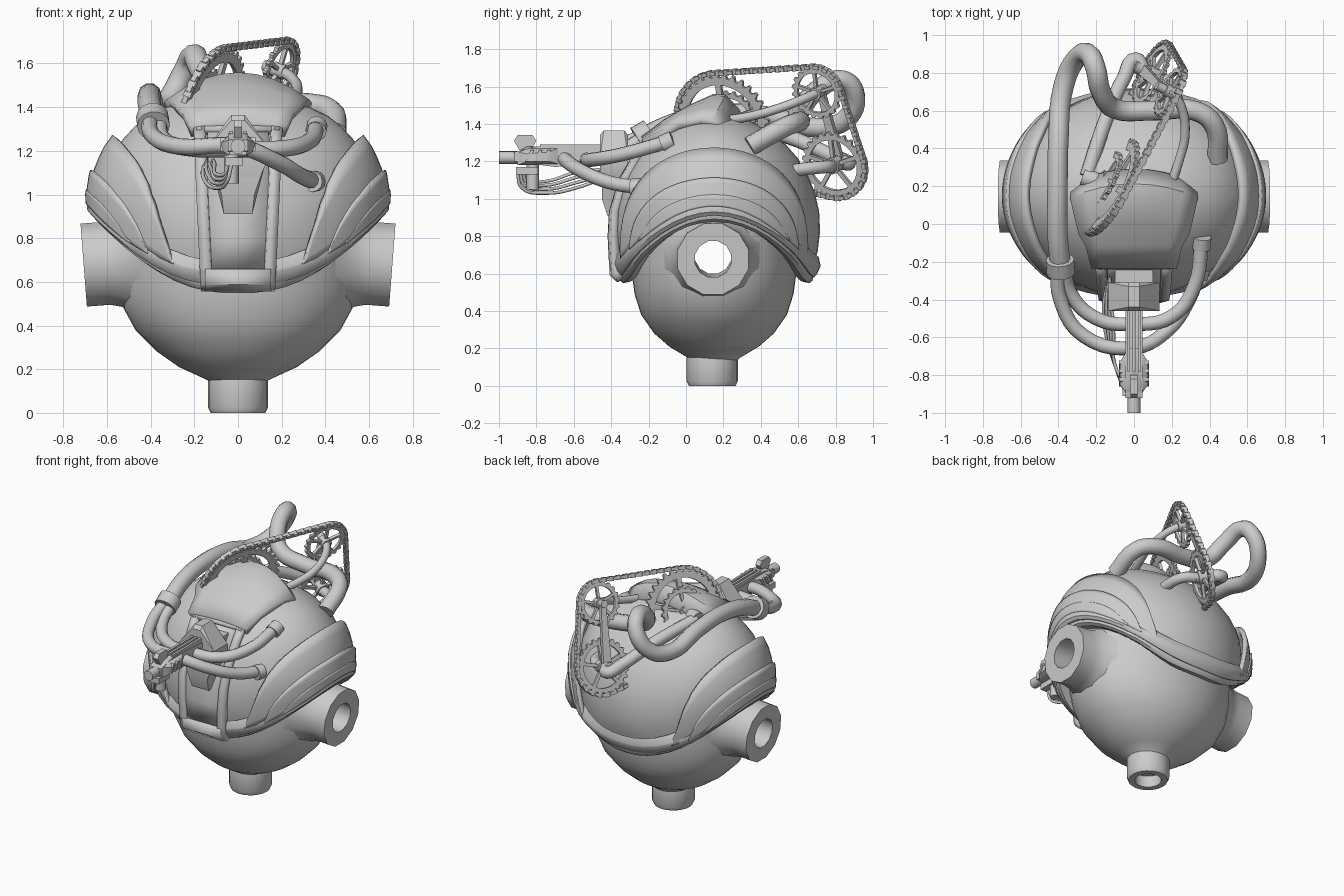
import bpy, bmesh, math
from mathutils import Vector, Matrix
from mathutils.geometry import convex_hull_2d

if "Cube" in bpy.data.objects:
    bpy.data.objects.remove(bpy.data.objects["Cube"])

CY = 0.15  # body centre in y
# height, half width in x, half depth in y
LOWER = [(.12, .11, .11), (.15, .14, .14), (.21, .27, .24), (.28, .37, .32), (.38, .47, .39),
         (.49, .53, .425), (.6, .555, .44), (.75, .56, .45), (.95, .56, .45)]
UPPER = [(.58, .56, .475), (.7, .585, .525), (.8, .6, .54), (.9, .615, .54), (1.0, .62, .525), (1.1, .605, .49),
         (1.2, .565, .44), (1.29, .5, .365), (1.37, .4, .265), (1.42, .28, .18), (1.45, .15, .1), (1.47, .005, .005)]


def radii(table, z):
    for a, b in zip(table, table[1:]):
        if z <= b[0]:
            t = max(0, (z - a[0]) / (b[0] - a[0]))
            return a[1] + (b[1] - a[1]) * t, a[2] + (b[2] - a[2]) * t
    return table[-1][1:]


def rim_z(c):
    return .6 + .33 * abs(c) ** 2.5


def finish(name, bm, thick=0, mirror=False, angle=35):
    bmesh.ops.recalc_face_normals(bm, faces=bm.faces)
    me = bpy.data.meshes.new(name)
    bm.to_mesh(me)
    bm.free()
    ob = bpy.data.objects.new(name, me)
    bpy.context.collection.objects.link(ob)
    if thick:
        m = ob.modifiers.new("thickness", 'SOLIDIFY')
        m.thickness, m.offset = thick, 0
    if mirror:
        m = ob.modifiers.new("mirror", 'MIRROR')
        m.use_mirror_merge = False
    bpy.ops.object.select_all(action='DESELECT')
    ob.select_set(True)
    bpy.context.view_layer.objects.active = ob
    bpy.ops.object.shade_smooth_by_angle(angle=math.radians(angle))
    return ob


def grid(name, rows, loop=False, skip=None, **kw):
    bm = bmesh.new()
    vs = [[bm.verts.new(p) for p in r] for r in rows]
    n = len(rows[0])
    for a, b in zip(vs, vs[1:]):
        for i in range(n if loop else n - 1):
            j = (i + 1) % n
            q = [a[i], a[j], b[j], b[i]]
            if skip and skip(sum((v.co for v in q), Vector()) / 4):
                continue
            bm.faces.new(q)
    bmesh.ops.remove_doubles(bm, verts=bm.verts, dist=.0005)
    return finish(name, bm, **kw)


def hull(name, pts, **kw):
    bm = bmesh.new()
    for p in pts:
        bm.verts.new(p)
    bmesh.ops.convex_hull(bm, input=bm.verts)
    return finish(name, bm, **kw)


def prism(name, yz, w, **kw):
    return hull(name, [(s * w, y, z) for y, z in yz for s in (-1, 1)], **kw)


def box(name, x, y, z):
    return hull(name, [(a, b, c) for a in x for b in y for c in z])


def rod(name, p0, p1, r, n=12):
    p0, p1 = Vector(p0), Vector(p1)
    q = (p1 - p0).to_track_quat('Z', 'Y')
    ring = [q @ Vector((r * math.cos(k * math.tau / n), r * math.sin(k * math.tau / n), 0)) for k in range(n)]
    return hull(name, [p + v for p in (p0, p1) for v in ring])


def pipe(name, pts, r):
    cu = bpy.data.curves.new(name, 'CURVE')
    cu.dimensions, cu.bevel_depth, cu.bevel_resolution = '3D', r, 3
    cu.resolution_u, cu.use_fill_caps = 5, True
    sp = cu.splines.new('BEZIER')
    sp.bezier_points.add(len(pts) - 1)
    for b, p in zip(sp.bezier_points, pts):
        b.co = p
        b.handle_left_type = b.handle_right_type = 'AUTO'
    ob = bpy.data.objects.new(name, cu)
    bpy.context.collection.objects.link(ob)
    bpy.ops.object.select_all(action='DESELECT')
    ob.select_set(True)
    bpy.context.view_layer.objects.active = ob
    bpy.ops.object.convert(target='MESH')


ANG = [k * math.tau / 48 for k in range(48)]


def on_body(table, a, z, off=0):
    rx, ry = radii(table, z)
    if table is UPPER and math.sin(a) > 0:  # the back bulges a little more
        ry *= 1.05
    return ((rx + off) * math.cos(a), CY + (ry + off * .6) * math.sin(a), z)


# lower body, open where the side sockets enter
zs = [.12, .15, .18, .21, .245, .28, .33, .38, .435, .49, .545, .6, .65, .7, .75, .82, .88]
grid("lower_body", [[on_body(LOWER, a, min(z, rim_z(math.cos(a)) + .03)) for a in ANG] for z in zs], loop=True,
     skip=lambda c: (c.y - CY) ** 2 + (c.z - .68) ** 2 < .14 ** 2)

# dome and the stepped rim that arches over the sockets
dome = []
for k in range(13):
    f = math.sin(k / 12 * math.pi / 2)
    dome.append([on_body(UPPER, a, rim_z(math.cos(a)) * (1 - f) + 1.47 * f) for a in ANG])
grid("dome", dome, loop=True)
for name, prof in (("rim_lip", [(0, -.05), (-.02, .02), (-.02, .06), (0, .075), (.035, .075), (.045, .07), (.09, .02)]),
                   ("rim_roll", [(-.042, -.05), (-.052, .02), (-.038, .045), (-.01, .05), (.01, .03), (.01, -.05)])):
    grid(name, [[on_body(UPPER, a, rim_z(math.cos(a)) + dz, off) for a in ANG] for dz, off in prof], loop=True)

# layered shoulder shells draped over the dome
for i, (a, b, off, pw) in enumerate([(.48, .585, .045, .7), (.43, .43, .062, .75), (.38, .34, .065, .8)]):
    cols = []
    for k in range(31):
        ph = math.radians(2 + 176 * k / 30)
        dy = a * math.cos(ph)
        z0 = rim_z(math.sqrt(max(0, 1 - (dy / .55) ** 2))) + .03
        z1 = max(z0 + .015, .68 + b * math.sin(ph) ** pw)
        col = []
        for t in range(7):
            z = z0 + (z1 - z0) * t / 6
            rx, ry = radii(UPPER, z)
            ry *= 1.05 if dy > 0 else 1
            s = math.sqrt(max(.04, 1 - (dy / (ry + .02)) ** 2))
            col.append(((rx + off) * s, CY + dy * (1 + off * .5), z))
        cols.append(col)
    grid("shoulder_shell_%d" % (i + 1), cols, thick=.03, mirror=True)

# side sockets, slightly tilted, hollow
tilt = Matrix.Rotation(math.radians(4.4), 3, 'Y')
rows = []
for r, x in [(.29, -.18), (.24, -.11), (.21, -.05), (.197, 0), (.197, .107), (.1, .107), (.1, -.16)]:
    rows.append([tilt @ Vector((x, r * math.cos(k * math.tau / 12 + .26), r * math.sin(k * math.tau / 12 + .26)))
                 + Vector((.6, CY - .005, .685)) for k in range(12)])
grid("side_socket", rows, loop=True, mirror=True)

# bottom neck
grid("bottom_neck", [[(r * math.cos(a), .14 + r * math.sin(a), z) for a in ANG[::2]] for r, z in
     [(.13, .2), (.137, .14), (.137, .025), (.125, 0), (.085, 0), (.085, .08), (.005, .08)]], loop=True)

# front panel: tapered frame, recessed plate and hood
path = [(-.355, .575), (-.385, .6), (-.388, .66), (-.395, .8), (-.388, .93), (-.34, 1.09), (-.265, 1.22), (-.205, 1.31)]
half = lambda z: .165 + .035 * (z - .57) / .74
grid("frame_rail", [[(half(z) - .05, y, z), (half(z), y + .012, z)] for y, z in path], thick=.05, mirror=True)
grid("frame_foot", [[(s * .15, y, z) for s in (-1, 0, 1)] for y, z in path[:3]], thick=.05)
grid("frame_head", [[(s * .19, y, z) for s in (-1, 0, 1)] for y, z in ((-.225, 1.285), (-.205, 1.31))], thick=.04)
grid("recess_plate", [[(s * .14, y + .006, z) for s in (-1, 0, 1)] for y, z in path[2:]], thick=.02)
hood = [(-.22, 1.31, .22, .02), (-.1, 1.4, .25, .05), (.03, 1.475, .285, .085), (.15, 1.53, .31, .12),
        (.2, 1.53, .32, .13), (.27, 1.45, .31, .11)]
grid("hood", [[(w * s / 4, y - .07 * (s / 4) ** 2 * (y > 0), z - d * (s / 4) ** 2) for s in range(-4, 5)]
              for y, z, w, d in hood], thick=.06)

# gun mount: roof-shaped block with a tongue below
box("mount_base", (-.1, .1), (-.34, -.2), (1.12, 1.26))
hull("mount_block", [(s * w, y, z) for s in (-1, 1) for y, w, z in
     [(-.46, .03, 1.34), (-.44, .03, 1.365), (-.33, .03, 1.365), (-.31, .03, 1.34), (-.46, .135, 1.22),
      (-.31, .135, 1.22), (-.46, .135, 1.15), (-.31, .135, 1.15), (-.36, .1, 1.08), (-.45, .1, 1.08)]])
hull("mount_tongue", [(s * w, y, z) for s in (-1, 1) for w, y, z in
     [(.13, -.45, 1.16), (.13, -.33, 1.16), (.075, -.45, 1.0), (.065, -.42, .91), (.065, -.36, .91)]])

# gun
rod("gun_barrel", (0, -1, 1.22), (0, -.85, 1.22), .034, 16)
prism("gun_receiver", [(-.92, 1.2), (-.92, 1.25), (-.8, 1.28), (-.45, 1.26), (-.45, 1.19), (-.7, 1.17)], .045)
hull("gun_shroud", [(s * w, y, z) for s in (-1, 1) for w, y, z in
     [(.04, -.9, 1.18), (.04, -.9, 1.25), (.075, -.85, 1.2), (.075, -.85, 1.24), (.075, -.73, 1.2),
      (.075, -.73, 1.25), (.03, -.66, 1.18), (.03, -.66, 1.28), (.03, -.85, 1.28)]])
for k in range(3):
    y = -.86 + k * .045
    hull("gun_vent", [(x, y + d + dz * .5, 1.2 + dz) for x in (-.08, .08) for d in (0, .018) for dz in (0, .06)])
for x in (-.03, 0, .03):
    box("gun_rail", (x - .008, x + .008), (-.78, -.46), (1.25, 1.29))
prism("gun_sight", [(-.92, 1.31), (-.9, 1.34), (-.82, 1.34), (-.8, 1.31), (-.83, 1.26), (-.89, 1.26)], .018)
rod("gun_canister", (-.03, -.82, 1.05), (-.03, -.82, 1.18), .034)
box("gun_bracket", (-.06, .02), (-.91, -.79), (1.13, 1.17))
for k in range(4):
    d = k * .014
    pipe("gun_wire", [(-.03, -.9 + d, 1.14), (-.05, -.88 + d, 1.06 + d), (-.1, -.75, 1.03 + 1.5 * d),
                      (-.15 + d, -.58, 1.06 + 2 * d), (-.16 + d, -.42, 1.12 + d), (-.13, -.28, 1.16 + d)], .009)

# hoses
pipe("main_hose", [(-.385, -.25, 1.32), (-.405, -.05, 1.41), (-.405, .2, 1.455), (-.4, .45, 1.44), (-.375, .72, 1.38),
                   (-.31, .87, 1.44), (-.24, .9, 1.57), (-.205, .83, 1.635), (-.175, .7, 1.58), (-.1, .61, 1.47),
                   (.1, .6, 1.42), (.32, .6, 1.41), (.42, .53, 1.385), (.445, .34, 1.28)], .054)
pipe("outer_front_hose", [(-.405, -.2, 1.35), (-.39, -.4, 1.27), (-.27, -.59, 1.22), (0, -.655, 1.22),
                          (.18, -.56, 1.15), (.29, -.4, 1.085), (.35, -.24, 1.06)], .038)
pipe("inner_front_hose", [(-.365, -.2, 1.34), (-.34, -.36, 1.25), (-.2, -.5, 1.21), (0, -.53, 1.21),
                          (.2, -.49, 1.21), (.32, -.33, 1.24), (.36, -.08, 1.31)], .038)
rod("hose_collar", (-.387, -.26, 1.315), (-.392, -.19, 1.355), .075, 14)
rod("hose_flange", (.34, -.29, 1.06), (.355, -.24, 1.06), .048)
rod("hose_flange", (.357, -.13, 1.29), (.362, -.07, 1.315), .048)

# chain drive: three sprockets in one tilted plane
u = Vector((.45, .89, 0)).normalized()
v = Vector((.27, -.135, .95)).normalized()
n = u.cross(v)
origin = Vector((-.12, .2, 1.41))
P = lambda a, b, c=0: origin + u * a + v * b + n * c


def sprocket(name, a, b, c, r, teeth, spokes):
    def pt(q, rad, h):
        return P(a + rad * math.cos(q), b + rad * math.sin(q), c + h)
    m = teeth * 4
    qs = [k * math.tau / m for k in range(m)]
    tip = lambda k: r if k % 4 < 2 else r * .91
    ri = r * .76
    loops = [[pt(q, ri, -.01) for q in qs], [pt(q, tip(k), -.01) for k, q in enumerate(qs)],
             [pt(q, tip(k), .01) for k, q in enumerate(qs)], [pt(q, ri, .01) for q in qs], [pt(q, ri, -.01) for q in qs]]
    grid(name + "_rim", loops, loop=True)
    for k in range(spokes):
        q = k * math.tau / spokes + .3
        w = r * .06
        d = Vector((math.cos(q), math.sin(q)))
        hull(name + "_spoke", [P(a + d.x * l - d.y * s * w, b + d.y * l + d.x * s * w, c + h)
                               for l in (0, r * .8) for s in (-1, 1) for h in (-.01, .01)])
    rod(name + "_hub", P(a, b, c - .03), P(a, b, c + .03), r * .24)


wheels = [(0, 0, .275, 32), (.585, .165, .145, 20), (.625, -.24, .185, 24)]
for name, (a, b, r, t) in zip(("big_sprocket", "upper_sprocket", "rear_sprocket"), wheels):
    sprocket(name, a, b, 0, r, t, 5)
sprocket("inner_sprocket", .02, 0, -.045, .16, 20, 5)

# chain follows the outline of the three wheels
pts = [Vector((a + r * math.cos(q), b + r * math.sin(q))) for a, b, r, _ in wheels for q in ANG]
ring = [pts[i] for i in convex_hull_2d(pts)]
step, carry, k = .026, 0, 0
for p, q in zip(ring, ring[1:] + ring[:1]):
    d = (q - p).normalized()
    while carry < (q - p).length:
        c = p + d * carry
        w, h = (.01, .019) if k % 2 else (.015, .012)
        hull("chain_link", [P(c.x + d.x * s * .016 - d.y * t * w, c.y + d.y * s * .016 + d.x * t * w, e * h)
                            for s in (-1, 1) for t in (-1, 1) for e in (-1, 1)])
        carry += step
        k += 1
    carry -= (q - p).length

# cranks and support arms
g1, g2 = P(.585, .165, -.05), P(.625, -.24, -.06)
hull("crank_rod", [p + u * s * w + n * h for p, w in ((g1, .018), (g2, .03)) for s in (-1, 1) for h in (-.015, .015)])
rod("crank_pin", g1 - n * .03, g1 + n * .06, .025)
rod("crank_pin", g2 - n * .05, g2 + n * .11, .035)
pipe("upper_arm", [P(.585, .165, .02), (.25, .62, 1.53), (.27, .47, 1.475), (.24, .34, 1.44), (.2, .22, 1.42)], .025)
pipe("lower_arm", [P(.625, -.24, .03), (.19, .74, 1.17), (.23, .6, 1.155), (.22, .48, 1.13)], .035)
pipe("drive_arm", [g2, (.01, .87, 1.19), (-.05, .78, 1.23), (-.15, .55, 1.33), (-.25, .25, 1.4)], .04)
rod("drive_joint", (-.27, .25, 1.4), (-.12, .2, 1.41), .05)
